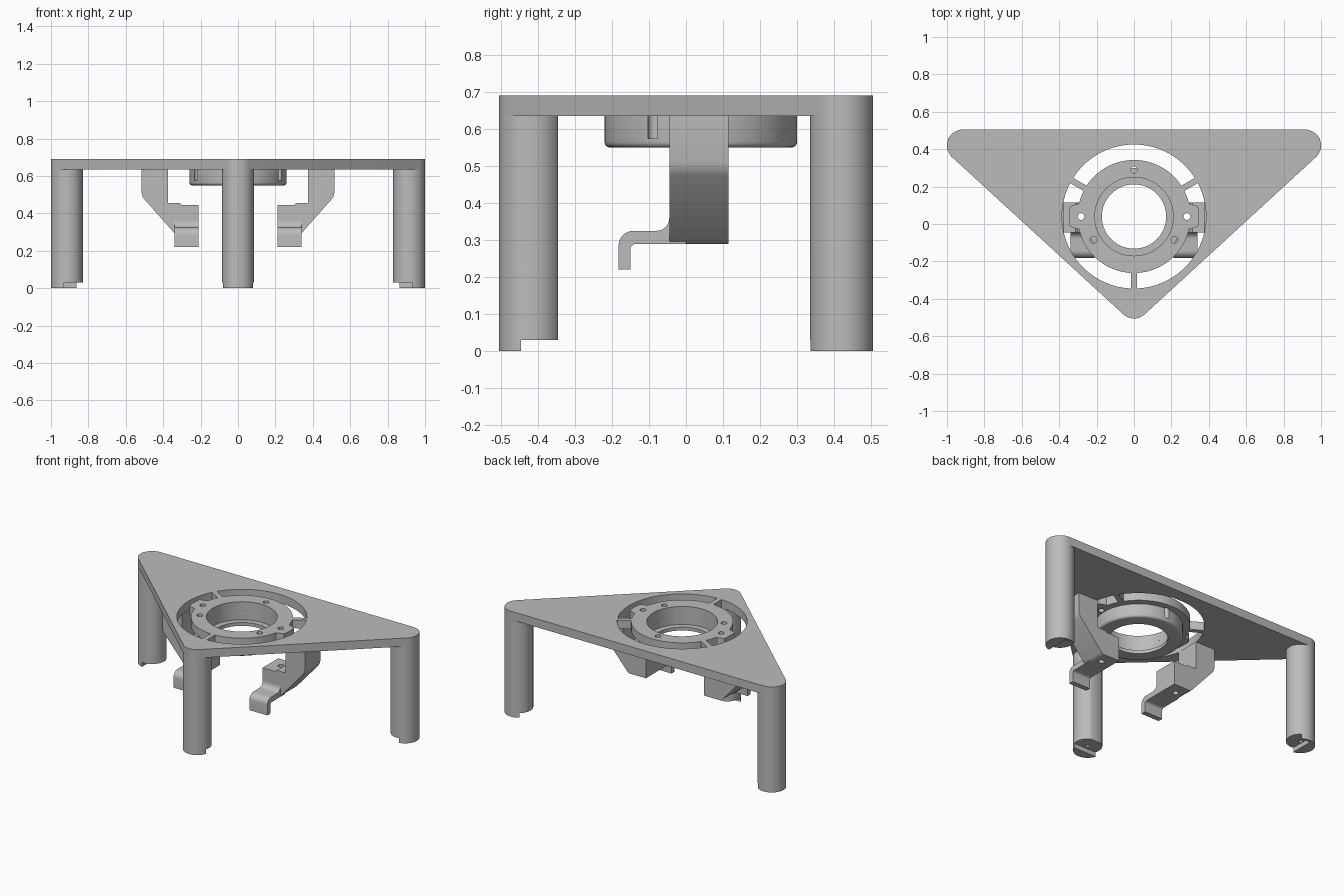
import bpy, bmesh, math
from mathutils import Vector

if "Cube" in bpy.data.objects:
    bpy.data.objects.remove(bpy.data.objects["Cube"], do_unlink=True)

grey = bpy.data.materials.new("plain grey")
grey.use_nodes = True
COLOR = (0.5, 0.5, 0.5, 1)
grey.diffuse_color = COLOR
grey.node_tree.nodes["Principled BSDF"].inputs["Base Color"].default_value = COLOR

TOP, UNDER = 0.69, 0.635      # plate faces
RING_Y = 0.04                 # centre of the ring mount
R = 0.085                     # leg radius
CORNERS = [(-0.915, 0.42), (0, -0.42), (0.915, 0.42)]


def select(ob):
    bpy.ops.object.select_all(action='DESELECT')
    ob.select_set(True)
    bpy.context.view_layer.objects.active = ob


def finish(ob):
    ob.data.materials.clear()
    ob.data.materials.append(grey)
    select(ob)
    bpy.ops.object.shade_smooth_by_angle(angle=math.radians(35))
    return ob


def arc(cx, cy, r, a0, a1, n=8):
    return [(cx + r * math.cos(math.radians(a0 + (a1 - a0) * i / n)),
             cy + r * math.sin(math.radians(a0 + (a1 - a0) * i / n))) for i in range(n + 1)]


def circle(cx, cy, r, n=32):
    return arc(cx, cy, r, 0, 360, n)[:-1]


def prism(name, pts, to3d, depth):
    """Extrude a flat outline along a vector."""
    bm = bmesh.new()
    face = bm.faces.new([bm.verts.new(to3d(p)) for p in pts])
    ext = bmesh.ops.extrude_face_region(bm, geom=[face])
    bmesh.ops.translate(bm, vec=Vector(depth),
                        verts=[v for v in ext["geom"] if isinstance(v, bmesh.types.BMVert)])
    bmesh.ops.recalc_face_normals(bm, faces=bm.faces)
    me = bpy.data.meshes.new(name)
    bm.to_mesh(me)
    bm.free()
    ob = bpy.data.objects.new(name, me)
    bpy.context.collection.objects.link(ob)
    return ob


def column(name, pts, z0, z1):
    return prism(name, pts, lambda p: (p[0], p[1], z0), (0, 0, z1 - z0))


def cut(ob, cutter):
    mod = ob.modifiers.new("cut", 'BOOLEAN')
    mod.operation, mod.solver, mod.object = 'DIFFERENCE', 'EXACT', cutter
    select(ob)
    bpy.ops.object.modifier_apply(modifier=mod.name)
    bpy.data.objects.remove(cutter, do_unlink=True)


def rect(x0, x1, y0, y1):
    return [(x0, y0), (x1, y0), (x1, y1), (x0, y1)]


def polar(r, deg):
    a = math.radians(deg)
    return (r * math.cos(a), RING_Y + r * math.sin(a))


# Triangular plate outline with rounded corners
slope = math.degrees(math.atan2(0.84, 0.915))
outline = (arc(*CORNERS[0], R, 90, 270 - slope, 14) + arc(*CORNERS[1], R, 270 - slope, 270 + slope, 14)
           + arc(*CORNERS[2], R, slope - 90, 90, 14))


# Curved slots between three spokes, with a rounded tab on each side
def slot(start):
    def edge(r, n, tab):
        gap = math.degrees(math.asin(0.016 / r))
        pts = []
        for i in range(n + 1):
            deg = start + gap + (120 - 2 * gap) * i / n
            off = min(abs((deg % 360) - a) for a in (0, 180, 360))
            bump = 0.045 * min(1, max(0, (13 - off) / 4)) if tab else 0
            pts.append(polar(r + bump, deg))
        return pts
    return edge(0.385, 40, False) + edge(0.302, 80, True)[::-1]


SCREWS = [polar(0.25, a) for a in (90, 210, 330)]
loops = [outline, circle(0, RING_Y, 0.21, 64)] + [slot(a) for a in (30, 150, 270)]
loops += [circle(x, y, 0.018, 20) for x, y in SCREWS]
loops += [circle(s * 0.283, RING_Y, 0.018, 20) for s in (-1, 1)]

curve = bpy.data.curves.new("top_plate", 'CURVE')
curve.dimensions, curve.fill_mode = '2D', 'BOTH'
curve.extrude = (TOP - UNDER) / 2
for pts in loops:
    sp = curve.splines.new('POLY')
    sp.points.add(len(pts) - 1)
    for p, (x, y) in zip(sp.points, pts):
        p.co = (x, y, 0, 1)
    sp.use_cyclic_u = True
plate = bpy.data.objects.new("top_plate", curve)
bpy.context.collection.objects.link(plate)
plate.location.z = (TOP + UNDER) / 2
select(plate)
bpy.ops.object.convert(target='MESH')
finish(bpy.context.object)

# Ring cup under the plate, turned from a profile
profile = [(0.21, UNDER), (0.21, 0.572), (0.172, 0.572), (0.172, 0.55)]
profile += arc(0.245, 0.565, 0.015, 270, 360, 4) + [(0.26, UNDER)]
bm = bmesh.new()
N = 72
rings = [[bm.verts.new((*polar(r, 360 * i / N), z)) for i in range(N)] for r, z in profile]
for a, b in zip(rings, rings[1:] + rings[:1]):
    for i in range(N):
        j = (i + 1) % N
        bm.faces.new((a[i], a[j], b[j], b[i]))
bmesh.ops.recalc_face_normals(bm, faces=bm.faces)
mesh = bpy.data.meshes.new("ring_cup")
bm.to_mesh(mesh)
bm.free()
cup = bpy.data.objects.new("ring_cup", mesh)
bpy.context.collection.objects.link(cup)
for x, y in SCREWS:
    cut(cup, column("screw_cutter", circle(x, y, 0.018, 20), 0.575, TOP))
finish(cup)

# Legs with corner lips and a small pilot hole at the foot
for name, (x, y) in zip(("right_leg", "front_leg", "left_leg"), CORNERS):
    leg = column(name, circle(x, y, R, 48), 0, UNDER)
    s = 1 if x > 0 else -1
    if x:
        seat = rect(*sorted((s * 0.93, s * 0.7)), 0.2, 0.488)
    else:
        seat = rect(-0.2, 0.2, -0.445, -0.2)
        cut(leg, column("flat_cutter", rect(-0.2, 0.2, -0.345, -0.2), -0.1, 0.8))
    cut(leg, column("seat_cutter", seat, -0.1, 0.03))
    cut(leg, column("pilot_cutter", circle(x, y, 0.012, 16), -0.1, 0.1))
    finish(leg)

# Side arms with forward hooks
ARM = [(0.375, UNDER), (0.515, UNDER), (0.515, 0.51), (0.51, 0.49), (0.50, 0.475), (0.345, 0.30),
       (0.33, 0.29), (0.21, 0.29), (0.21, 0.445), (0.30, 0.445), (0.312, 0.455), (0.375, 0.455)]
HOOK = ([(0, 0.29)] + arc(-0.135, 0.275, 0.015, 90, 180, 5) + [(-0.15, 0.22), (-0.182, 0.22)]
        + arc(-0.142, 0.285, 0.04, 180, 90, 8) + arc(-0.08, 0.36, 0.035, 270, 360, 6) + [(0, 0.36)])
for side, s in (("left", 1), ("right", -1)):
    arm = prism(side + "_arm", ARM, lambda p: (s * p[0], -0.045, p[1]), (0, 0.16, 0))
    cut(arm, column("arm_hole_cutter", circle(s * 0.283, RING_Y, 0.018, 20), 0.2, 0.6))
    finish(arm)
    finish(prism(side + "_hook", HOOK, lambda p: (s * 0.21, p[0], p[1]), (s * 0.13, 0, 0)))
